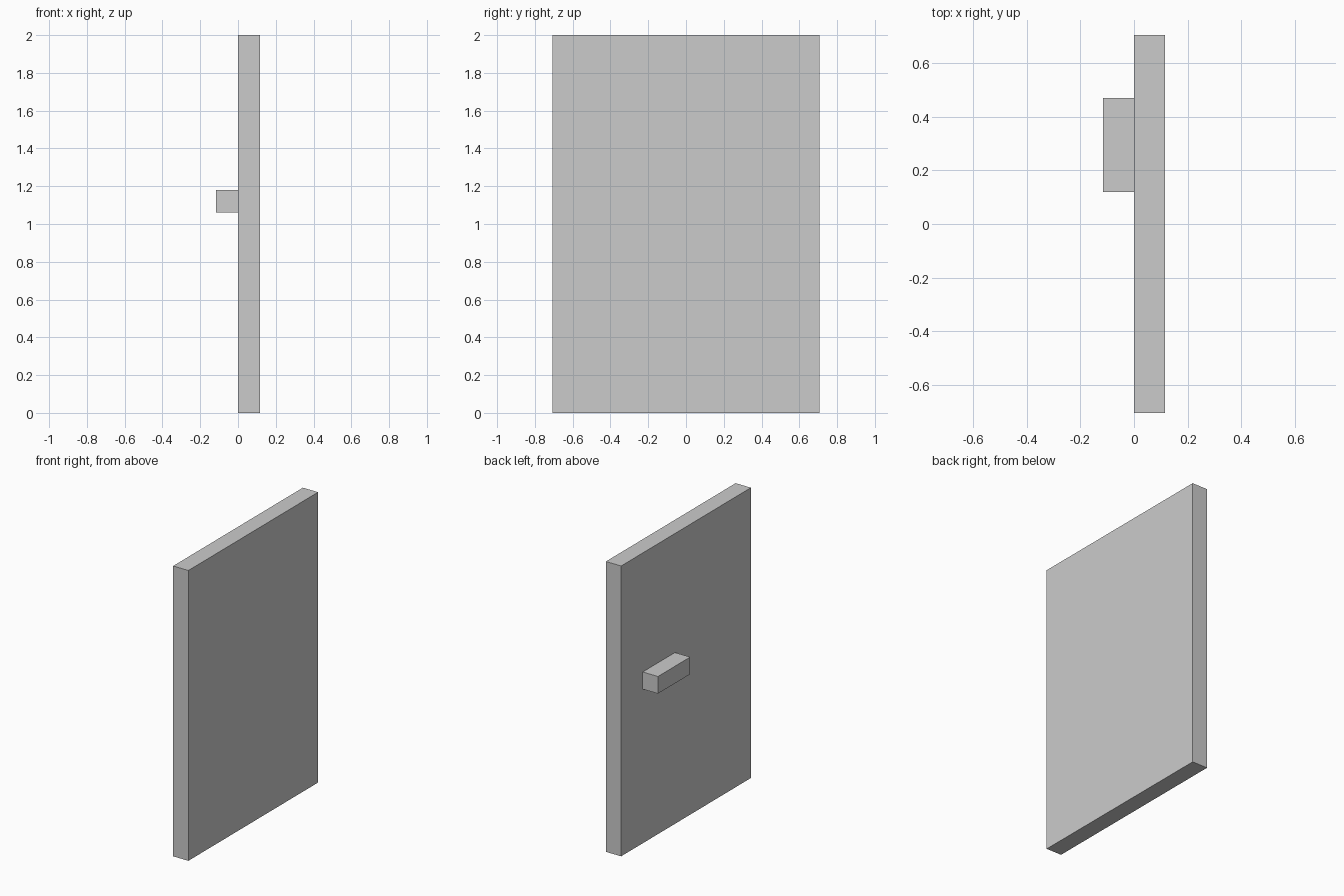
import bpy

if "Cube" in bpy.data.objects:
    bpy.data.objects.remove(bpy.data.objects["Cube"])


def box(name, x, y, z):
    """Box from (min, max) ranges on each axis."""
    bpy.ops.mesh.primitive_cube_add(size=1)
    ob = bpy.context.object
    ob.name = name
    for v in ob.data.vertices:
        v.co = [r[0] if c < 0 else r[1] for c, r in zip(v.co, (x, y, z))]
    return ob


# door slab
box("door_panel", (0.0, 0.116), (-0.706, 0.706), (0.0, 2.0))

# block handle on the left face
box("door_handle", (-0.116, 0.0), (0.12, 0.471), (1.062, 1.18))
